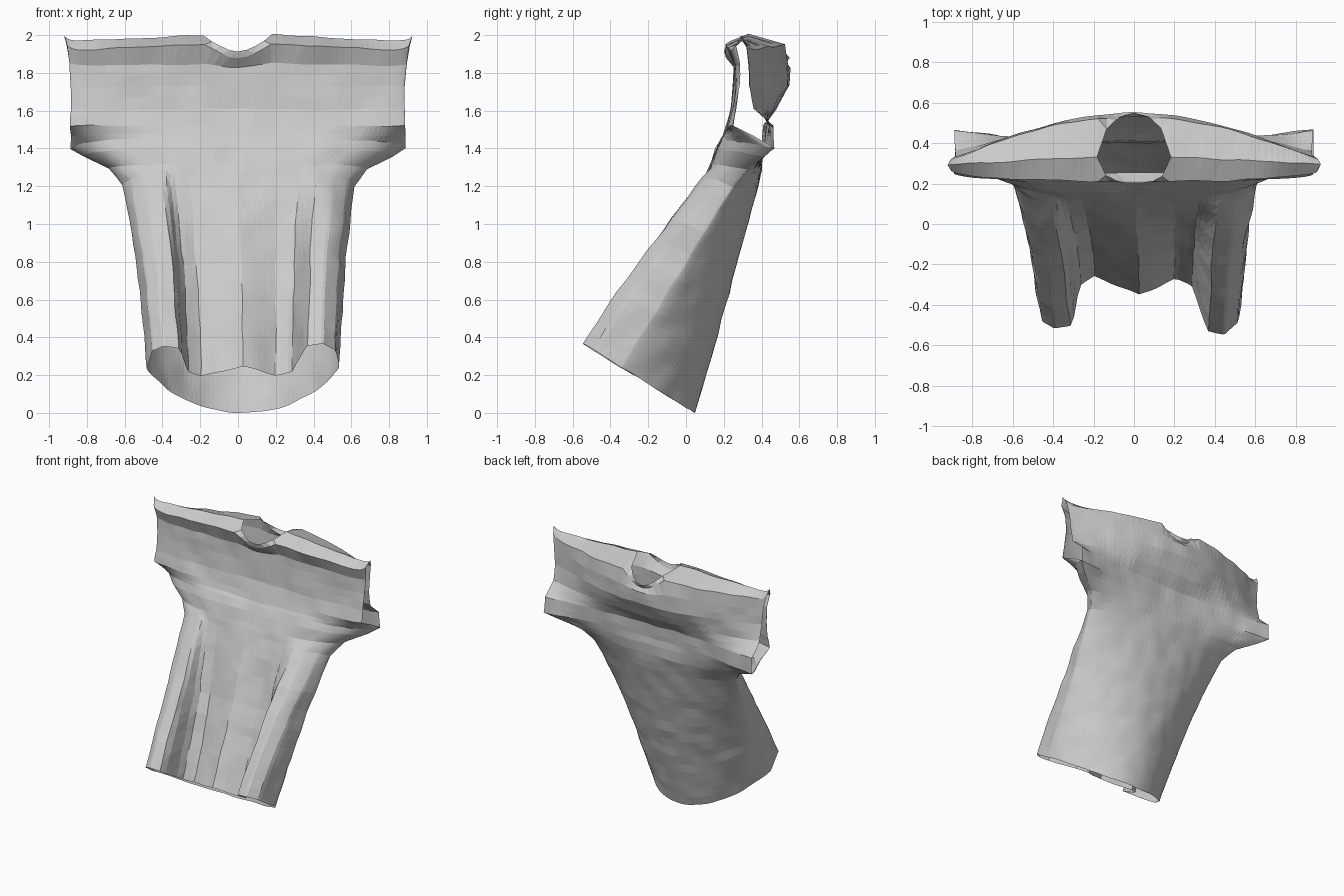
import bpy, bmesh, math
from mathutils import Vector, noise

cube = bpy.data.objects.get("Cube")
if cube:
    bpy.data.objects.remove(cube, do_unlink=True)

# Cloth colour
cloth = bpy.data.materials.new("light_grey_cloth")
cloth.use_nodes = True
grey = (0.6, 0.6, 0.6, 1)
cloth.diffuse_color = grey
cloth.node_tree.nodes["Principled BSDF"].inputs["Base Color"].default_value = grey

HALF = 32         # columns on each side of the centre line
NECK = 4          # columns covered by each half of the neck opening
ROW_HEIGHT = .06  # spacing of the rows of faces

# Hanging folds of the front hem: position across, depth
FOLDS = [(-1, 0), (-.94, -.14), (-.82, -.175), (-.65, -.16), (-.58, .03), (-.43, .08),
         (0, -.01), (.35, .07), (.51, .04), (.67, -.19), (.82, -.205), (.95, -.15), (1, 0)]

# Cross-sections from hem to shoulder: half width, side height, tilt, side front y,
# side back y, centre front y, centre back y, back roundness, neck weight
SECTIONS = [
    (.51, .23, -.617, -.34, -.34, -.34, .05, .8, 0),
    (.55, .76, -.545, -.02, -.02, -.08, .23, .75, 0),
    (.61, 1.19, -.36, .25, .25, .10, .37, .7, 0),
    (.68, 1.28, -.15, .33, .33, .13, .40, .7, 0),
    (.82, 1.35, -.16, .41, .41, .16, .405, 1, 0),
    (.89, 1.39, -.18, .47, .47, .185, .40, 1, 0),
    (.885, 1.51, 0, .25, .46, .215, .41, 1, 0),
    (.88, 1.6, 0, .265, .36, .24, .48, 1, 0),
    (.885, 1.72, 0, .285, .335, .25, .545, 1.2, 0),
    (.89, 1.83, 0, .285, .33, .255, .55, 1.2, .2),
    (.905, 1.91, 0, .265, .32, .21, .53, 1.1, .8),
    (.92, 1.955, 0, .295, .295, .34, .34, 1, 1),
]
HEM, ARMPIT = SECTIONS[0][1], SECTIONS[3][1]


def fold_depth(s):
    for (start, depth), (end, next_depth) in zip(FOLDS, FOLDS[1:]):
        if s <= end:
            return depth + (next_depth - depth) * (s - start) / (end - start)
    return 0


def cloth_point(row, j, back, top):
    width, height, tilt, side_front, side_back, mid_front, mid_back, roundness, neck = row
    s = math.sin(math.pi / 2 * j / HALF)
    across = min(1, abs(s))
    from_neck = min(1, abs(j) / NECK)
    # Folds fade out from the hem to the armpits
    rise = min(1, max(0, (height - HEM) / (ARMPIT - HEM)))
    fold = 1 - rise ** 1.5
    if top:      # shoulder seam, parting around the neck
        y = side_front + (mid_front - side_front) * (1 - across)
        y += math.sqrt(1 - from_neck ** 2) * (.21 if back else -.14)
    elif back:
        y = side_back + (mid_back - side_back) * (1 - across ** 2) ** roundness
    else:
        bulge = math.sqrt(1 - across ** (4 - 2 * neck))
        y = side_front + (mid_front - side_front) * bulge + fold * fold_depth(s)
    z = height + tilt * (y - side_front)
    dip = math.cos(math.pi / 2 * from_neck) * (.13 if back else .1)
    z += neck * (.05 * (1 - across) + .03 * across ** 40 - dip)
    point = Vector((.025 * fold + width * s, y, z))
    # Small crumples, the same on both panels where they meet
    return point + noise.noise_vector(point * 7) * .009


# Blend the cross-sections into rows
rows = []
for lower, upper in zip(SECTIONS, SECTIONS[1:]):
    steps = max(1, round((upper[1] - lower[1]) / ROW_HEIGHT))
    for i in range(steps):
        t = i / steps
        rows.append([a + (b - a) * t for a, b in zip(lower, upper)])
rows.append(SECTIONS[-1])

# Front and back panels, welded at the sides, under the sleeves and on the shoulders
bm = bmesh.new()
for back in (False, True):
    grid = [[bm.verts.new(cloth_point(row, j, back, row is rows[-1]))
             for j in range(-HALF, HALF + 1)] for row in rows]
    for low, high in zip(grid, grid[1:]):
        for j in range(2 * HALF):
            quad = [low[j], low[j + 1], high[j + 1], high[j]]
            bm.faces.new(quad[::-1] if back else quad)
bmesh.ops.remove_doubles(bm, verts=bm.verts, dist=.0005)
bmesh.ops.triangulate(bm, faces=bm.faces)

mesh = bpy.data.meshes.new("shirt")
bm.to_mesh(mesh)
bm.free()
mesh.materials.append(cloth)
shirt = bpy.data.objects.new("shirt", mesh)
bpy.context.collection.objects.link(shirt)

# Stand on the ground
lowest = min(v.co.z for v in mesh.vertices)
for v in mesh.vertices:
    v.co.z -= lowest
